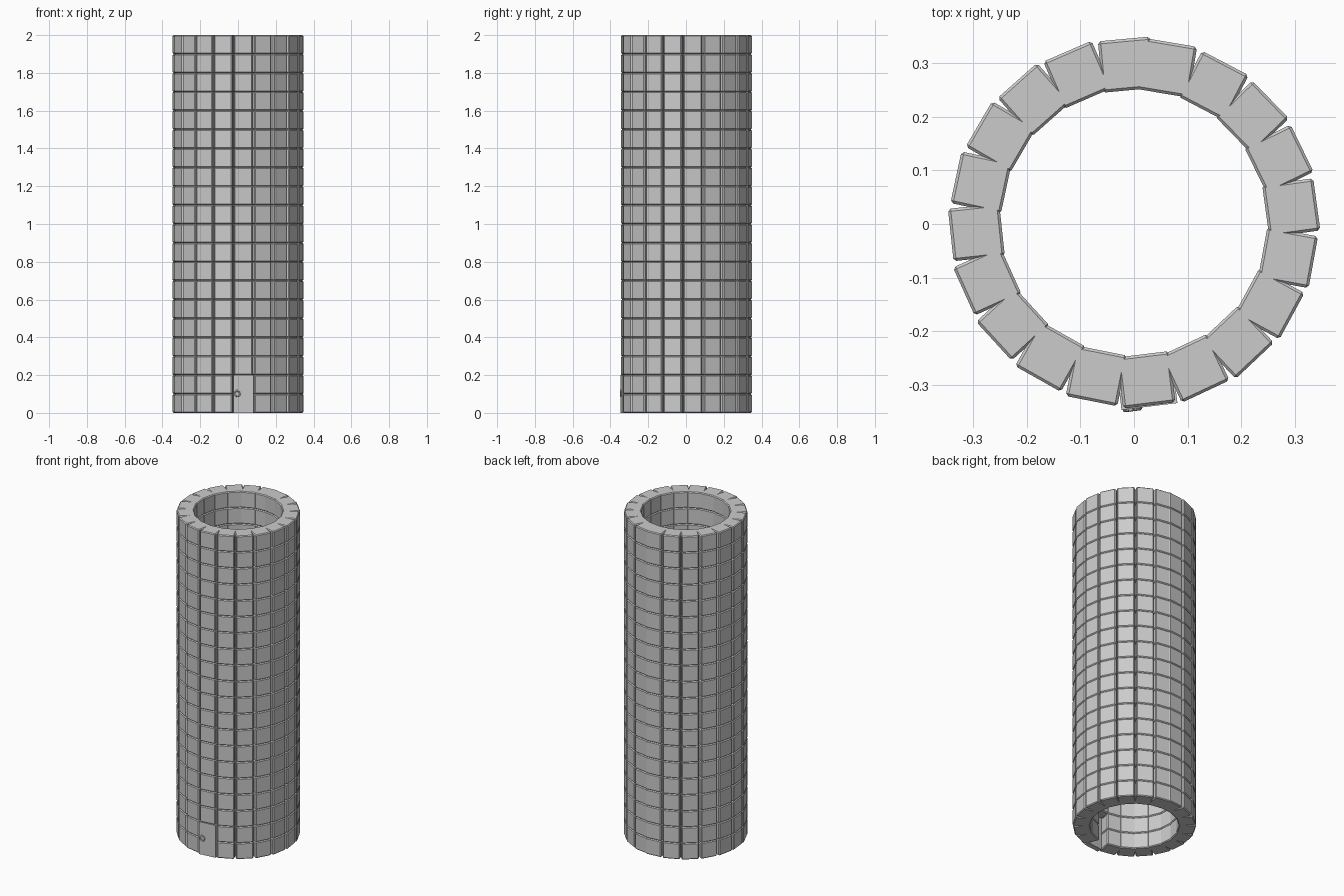
import bpy, bmesh, math
from mathutils import Matrix

if "Cube" in bpy.data.objects:
    bpy.data.objects.remove(bpy.data.objects["Cube"])

STEP, START, CY = 18.17, 80.5, 0.003
R_IN, R_OUT, WIDTH, SHIFT = 0.246, 0.342, 0.098, -0.013
DOOR = 9


def box_mesh(name, x0, x1, w, h, bevel):
    bm = bmesh.new()
    bmesh.ops.create_cube(bm, size=1, matrix=Matrix.Translation(((x0 + x1) / 2, SHIFT, h / 2))
                          @ Matrix.Diagonal((x1 - x0, w, h, 1)))
    if bevel:
        bmesh.ops.bevel(bm, geom=bm.edges[:], offset=bevel, segments=1, affect='EDGES')
    me = bpy.data.meshes.new(name)
    bm.to_mesh(me)
    bm.free()
    return me


def place(name, me, k, z=0):
    ob = bpy.data.objects.new(name, me)
    bpy.context.collection.objects.link(ob)
    ob.location = (0, CY, z)
    ob.rotation_euler = (0, 0, math.radians(START - STEP * k))
    return ob


# Tower wall: 20 columns of chamfered stones, two stones left out for the doorway
stone = box_mesh("stone", R_IN, R_OUT, WIDTH, 0.1, 0.005)
for k in range(20):
    skip = 2 if k == DOOR else 0
    col = place(f"stone_column_{k}", stone, k, 0.1 * skip)
    arr = col.modifiers.new("rows", 'ARRAY')
    arr.count = 20 - skip
    arr.use_relative_offset = False
    arr.use_constant_offset = True
    arr.constant_offset_displace = (0, 0, 0.1)

# Door slab filling the opening near the outer face
place("door", box_mesh("door", R_OUT - 0.03, R_OUT + 0.002, 0.105, 0.2, 0), DOOR)

# Ring handle with its mount
rot = math.radians(START - STEP * DOOR)
y = -0.345
bpy.ops.mesh.primitive_torus_add(major_radius=0.014, minor_radius=0.004, major_segments=16,
                                 minor_segments=8, location=(-0.003, y, 0.102),
                                 rotation=(math.pi / 2, 0, rot + math.pi / 2))
bpy.context.object.name = "door_ring"
bpy.ops.mesh.primitive_uv_sphere_add(segments=10, ring_count=6, radius=0.005,
                                     location=(-0.006, y, 0.119))
bpy.context.object.name = "ring_mount"
